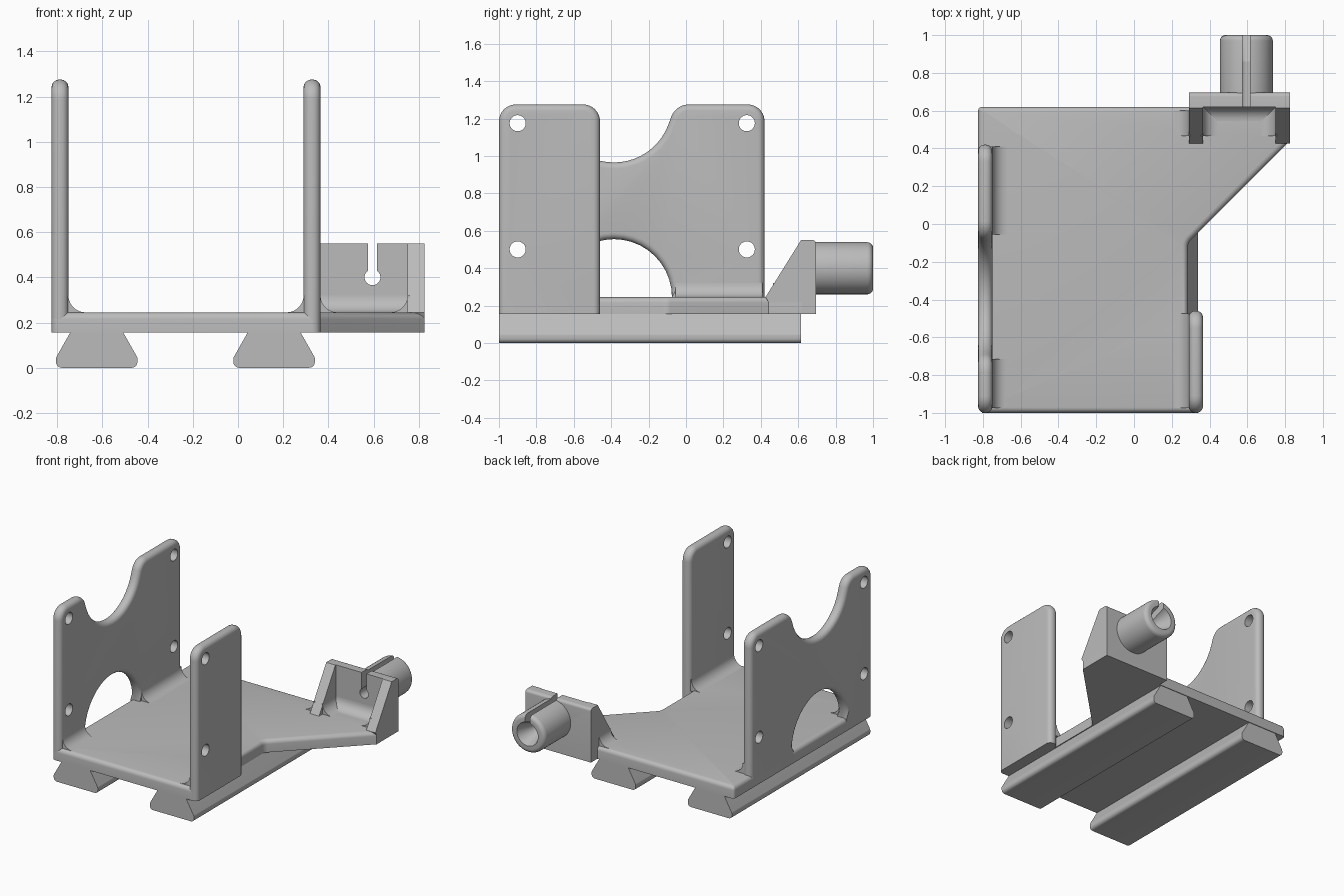
import bpy, bmesh
from math import sin, cos, tan, pi, radians
from mathutils import Vector

if "Cube" in bpy.data.objects:
    bpy.data.objects.remove(bpy.data.objects["Cube"], do_unlink=True)

grey = bpy.data.materials.new("plain grey")
grey.use_nodes = True
grey.diffuse_color = (0.5, 0.5, 0.5, 1)
grey.node_tree.nodes["Principled BSDF"].inputs["Base Color"].default_value = (0.5, 0.5, 0.5, 1)


def rounded(corners, steps=10):
    """Turn (u, v, radius) corners into an outline with arcs."""
    out = []
    n = len(corners)
    for i, (u, v, r) in enumerate(corners):
        p = Vector((u, v))
        if r == 0:
            out.append(p)
            continue
        a = (Vector(corners[i - 1][:2]) - p).normalized()
        b = (Vector(corners[(i + 1) % n][:2]) - p).normalized()
        half = a.angle(b) / 2
        centre = p + (a + b).normalized() * (r / sin(half))
        start, end = p + a * (r / tan(half)) - centre, p + b * (r / tan(half)) - centre
        sweep = start.angle(end)
        for k in range(steps + 1):
            t = k / steps
            out.append(centre + (start * sin((1 - t) * sweep) + end * sin(t * sweep)) / sin(sweep))
    return out


def circle(cu, cv, r, n=40):
    return [Vector((cu + r * cos(2 * pi * i / n), cv + r * sin(2 * pi * i / n))) for i in range(n)]


def prism(name, outline, axis, lo, hi, bevel=0, rule=None, far_scale=None):
    """Extrude an outline along an axis and round the cap edges picked by rule."""
    place = {"X": lambda u, v, a: (a, u, v),
             "Y": lambda u, v, a: (u, a, v),
             "Z": lambda u, v, a: (u, v, a)}[axis]
    mid = sum(outline, Vector((0, 0))) / len(outline)
    far = [mid + (p - mid) * far_scale for p in outline] if far_scale else outline
    bm = bmesh.new()
    near_v = [bm.verts.new(place(p.x, p.y, lo)) for p in outline]
    far_v = [bm.verts.new(place(p.x, p.y, hi)) for p in far]
    caps = [bm.faces.new(near_v), bm.faces.new(far_v)]
    n = len(outline)
    for i in range(n):
        j = (i + 1) % n
        bm.faces.new((near_v[i], near_v[j], far_v[j], far_v[i]))
    bmesh.ops.recalc_face_normals(bm, faces=bm.faces)
    if bevel:
        edges = {e for f in caps for e in f.edges
                 if rule((e.verts[0].co + e.verts[1].co) / 2)}
        bmesh.ops.bevel(bm, geom=list(edges), offset=bevel, segments=5,
                        profile=0.5, affect="EDGES", clamp_overlap=False)
    mesh = bpy.data.meshes.new(name)
    bm.to_mesh(mesh)
    bm.free()
    mesh.materials.append(grey)
    ob = bpy.data.objects.new(name, mesh)
    bpy.context.collection.objects.link(ob)
    return ob


def fillet(name, axis, cu, cv, su, sv, lo, hi, r=0.075):
    """Concave strip that softens an inside corner."""
    pts = [Vector((cu - su * 0.01, cv - sv * 0.01)), Vector((cu + su * r, cv - sv * 0.01))]
    for k in range(11):
        t = k / 10 * pi / 2
        pts.append(Vector((cu + su * r * (1 - sin(t)), cv + sv * r * (1 - cos(t)))))
    pts.append(Vector((cu - su * 0.01, cv + sv * r)))
    return prism(name, pts, axis, lo, hi)


def cut(targets, cutter):
    for ob in targets:
        mod = ob.modifiers.new("cut", "BOOLEAN")
        mod.operation, mod.solver, mod.object = "DIFFERENCE", "EXACT", cutter
        bpy.context.view_layer.objects.active = ob
        bpy.ops.object.modifier_apply(modifier=mod.name)
    bpy.data.objects.remove(cutter, do_unlink=True)


BOTTOM, FLOOR, TOP = 0.155, 0.245, 1.275
parts = []

# Base plate with a diagonal wing towards the bracket
base = rounded([(-0.825, -1, 0.034), (0.33, -1, 0), (0.33, -0.5, 0), (0.285, -0.5, 0),
                (0.285, -0.1, 0.06), (0.825, 0.44, 0), (0.825, 0.62, 0), (-0.825, 0.62, 0.02)])
parts.append(prism("base_plate", base, "Z", BOTTOM, FLOOR, 0.03, lambda c: c.z > 0.2))

# Dovetail rails
for name, cx in (("left_rail", 0.16), ("right_rail", -0.625)):
    rail = rounded([(cx - 0.18, 0, 0.025), (cx + 0.18, 0, 0.025), (cx + 0.18, 0.045, 0.02),
                    (cx + 0.115, BOTTOM + 0.005, 0), (cx - 0.115, BOTTOM + 0.005, 0),
                    (cx - 0.18, 0.045, 0.02)], 5)
    parts.append(prism(name, rail, "Y", -1, 0.615))

# Tall wall with a round notch on top and an arch at the floor
mid, rad = -0.385, 0.31
notch = [(mid + rad * cos(a), TOP + rad * sin(a), 0)
         for a in (radians(-20 - 140 * k / 20) for k in range(21))]
tall = rounded([(-1, BOTTOM, 0), (-1, TOP, 0.09), (mid - 0.33, TOP, 0.1)] + notch[::-1]
               + [(mid + 0.33, TOP, 0.1), (0.42, TOP, 0.09), (0.42, BOTTOM, 0),
                  (mid + rad, BOTTOM, 0), (mid + rad, FLOOR + rad, rad),
                  (mid - rad, FLOOR + rad, rad), (mid - rad, BOTTOM, 0)])
is_upper = lambda c: c.z > 0.25
right_wall = prism("right_wall", tall, "X", -0.825, -0.75, 0.034, is_upper)

# Narrow wall
narrow = rounded([(-1, BOTTOM, 0), (-1, TOP, 0.09), (-0.46, TOP, 0.09), (-0.46, BOTTOM, 0)])
left_wall = prism("left_wall", narrow, "X", 0.29, 0.365, 0.034, is_upper)

# Screw holes through the walls
for y in (-0.9, 0.325):
    for z in (0.5, 1.175):
        targets = [right_wall, left_wall] if y < 0 else [right_wall]
        cut(targets, prism("hole_cutter", circle(y, z, 0.043, 32), "X", -1, 1))
parts += [right_wall, left_wall]

# Fillets between the walls and the floor
parts.append(fillet("right_front_fillet", "Y", -0.75, FLOOR, 1, 1, -0.975, mid - rad - 0.02))
parts.append(fillet("right_back_fillet", "Y", -0.75, FLOOR, 1, 1, mid + rad + 0.02, 0.41))
parts.append(fillet("left_fillet", "Y", 0.29, FLOOR, -1, 1, -0.975, -0.475))

# Bracket: upright plate with two sloping gussets
plate = rounded([(0.62, BOTTOM, 0), (0.695, BOTTOM, 0), (0.695, 0.55, 0.02), (0.62, 0.55, 0)], 5)
bracket = prism("bracket_plate", plate, "X", 0.29, 0.825)
gusset = [Vector(p) for p in ((0.44, BOTTOM), (0.63, BOTTOM), (0.63, 0.55),
                              (0.615, 0.55), (0.425, FLOOR), (0.44, 0.22))]
for name, x in (("inner_gusset", 0.29), ("outer_gusset", 0.75)):
    parts.append(prism(name, gusset, "X", x, x + 0.075))
for name, x, s in (("inner_gusset_fillet", 0.365, 1), ("outer_gusset_fillet", 0.75, -1),
                   ("side_gusset_fillet", 0.29, -1)):
    parts.append(fillet(name, "Y", x, FLOOR, s, 1, 0.465, 0.62 if x != 0.29 else 0.6))
parts.append(fillet("plate_fillet", "X", 0.62, FLOOR, -1, 1, 0.365, 0.75))

# Split tube on the back of the bracket
cx, cz = 0.595, 0.4
tube = prism("split_tube", circle(cx, cz, 0.14, 48), "Y", 0.69, 1, 0.03, lambda c: c.y > 0.9)
clamp = [bracket, tube]
slot = [Vector((cx + x, z)) for x, z in ((-0.02, cz), (0.02, cz), (0.02, 0.7), (-0.02, 0.7))]
cut(clamp, prism("bore_cutter", circle(cx, cz, 0.035, 32), "Y", 0.5, 1.1))
cut([tube], prism("funnel_cutter", circle(cx, cz, 0.036, 32), "Y", 0.86, 1.01, far_scale=2.5))
cut(clamp, prism("slot_cutter", slot, "Y", 0.5, 1.1))
parts += clamp

# Smooth the curved faces and keep the corners crisp
bpy.ops.object.select_all(action="DESELECT")
for ob in parts:
    ob.select_set(True)
bpy.context.view_layer.objects.active = parts[0]
bpy.ops.object.shade_smooth_by_angle(angle=radians(30))
